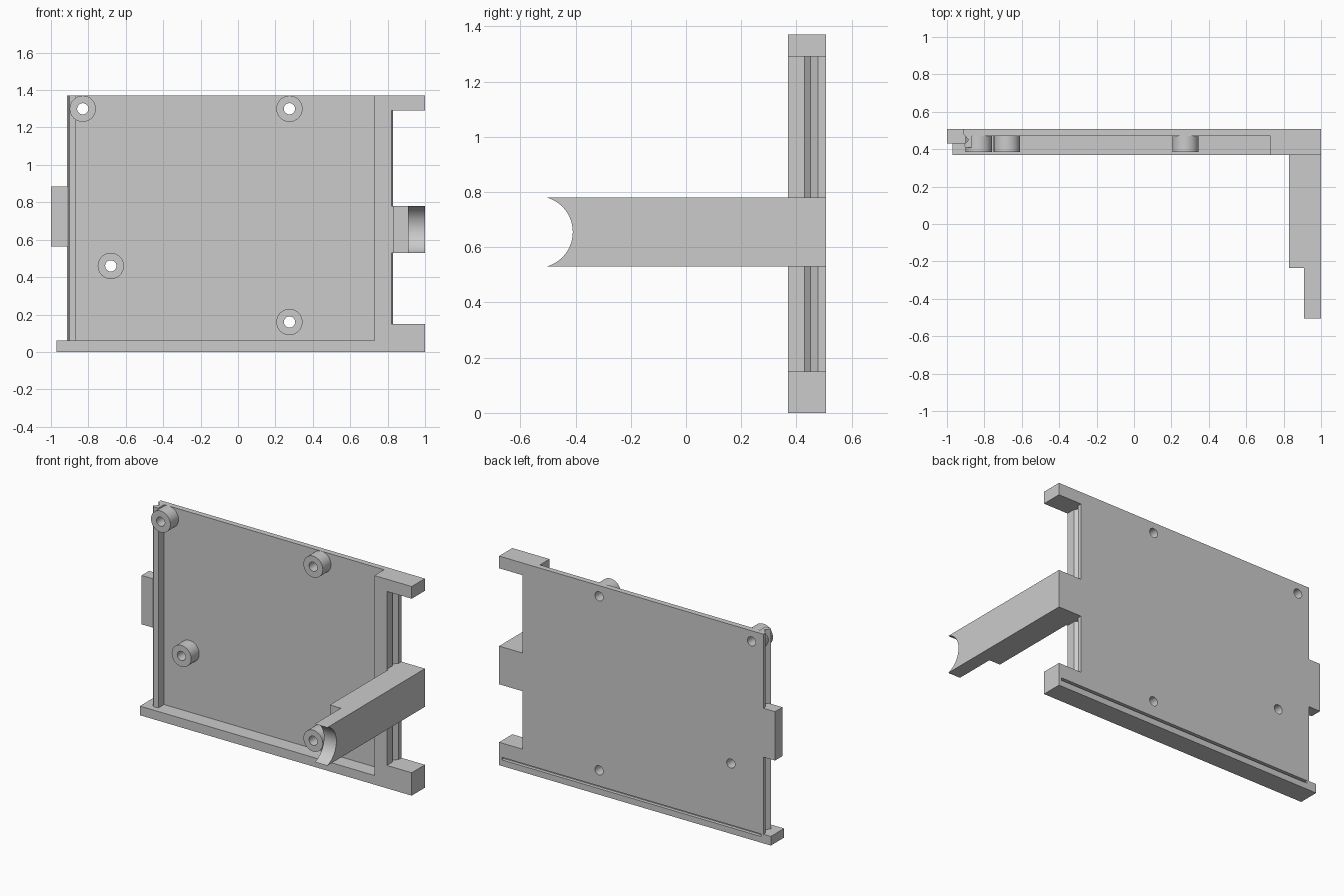
import bpy
import bmesh
import math
from mathutils import Matrix

cube = bpy.data.objects.get("Cube")
if cube:
    bpy.data.objects.remove(cube, do_unlink=True)

grey = bpy.data.materials.new("plain grey")
grey.use_nodes = True
colour = (0.6, 0.6, 0.6, 1)
grey.diffuse_color = colour
grey.node_tree.nodes["Principled BSDF"].inputs["Base Color"].default_value = colour

BACK, FRONT, FLOOR, TOP = 0.507, 0.37, 0.47, 1.37
ARM_Z = (0.53, 0.78)


def finish(name, bm):
    bmesh.ops.recalc_face_normals(bm, faces=bm.faces)
    mesh = bpy.data.meshes.new(name)
    bm.to_mesh(mesh)
    bm.free()
    mesh.materials.append(grey)
    obj = bpy.data.objects.new(name, mesh)
    bpy.context.collection.objects.link(obj)
    return obj


def prism(name, outline, z0, z1):
    """Extrude an x-y outline upwards."""
    bm = bmesh.new()
    face = bm.faces.new([bm.verts.new((x, y, z0)) for x, y in outline])
    new = bmesh.ops.extrude_face_region(bm, geom=[face])["geom"]
    verts = [v for v in new if isinstance(v, bmesh.types.BMVert)]
    bmesh.ops.translate(bm, verts=verts, vec=(0, 0, z1 - z0))
    return finish(name, bm)


def box(name, x, y, z):
    outline = [(x[0], y[0]), (x[1], y[0]), (x[1], y[1]), (x[0], y[1])]
    return prism(name, outline, *z)


def rod(name, centre, radius, length, axis, sides=48):
    bm = bmesh.new()
    turn = Matrix.Rotation(math.pi / 2, 4, axis)
    bmesh.ops.create_cone(bm, cap_ends=True, segments=sides, radius1=radius,
                          radius2=radius, depth=length,
                          matrix=Matrix.Translation(centre) @ turn)
    return finish(name, bm)


def combine(target, tool, operation):
    """Apply one boolean and discard the helper."""
    tool.hide_render = True
    mod = target.modifiers.new("cut", 'BOOLEAN')
    mod.operation, mod.solver, mod.object = operation, 'EXACT', tool
    bpy.context.view_layer.update()
    graph = bpy.context.evaluated_depsgraph_get()
    mesh = bpy.data.meshes.new_from_object(target.evaluated_get(graph))
    target.modifiers.clear()
    target.data = mesh
    bpy.data.objects.remove(tool, do_unlink=True)


# Panel with a grooved lip on one edge and a thick grooved rail on the other
panel = prism("tray_panel", [
    (-0.915, BACK), (-0.915, 0.485), (-0.885, 0.45), (-0.91, 0.42),
    (-0.90, 0.41), (-0.865, 0.41), (-0.865, FLOOR), (0.73, FLOOR),
    (0.73, FRONT), (0.82, FRONT), (0.82, 0.43), (0.805, 0.45),
    (0.83, 0.478), (0.83, BACK)], 0.03, TOP)

# Bottom ledge, corner blocks, side tab and arm
arm = prism("arm", [(0.83, -0.235), (0.91, -0.235), (0.91, -0.56),
                    (1, -0.56), (1, BACK), (0.76, BACK), (0.76, FRONT),
                    (0.83, FRONT)], *ARM_Z)
combine(arm, rod("arm_notch", (0.95, -0.54, 0.655), 0.13, 0.4, 'Y', 96), 'DIFFERENCE')
# Trim the slivers beside the notch
combine(arm, box("tip_trim", (0.7, 1.2), (-0.8, -0.505), (0.4, 0.9)), 'DIFFERENCE')

depth = (FRONT, BACK)
for part in (
        box("bottom_ledge", (-0.97, 1), depth, (0, 0.06)),
        box("lower_corner", (0.76, 1), depth, (0, 0.15)),
        box("upper_corner", (0.76, 1), depth, (1.29, TOP)),
        box("side_tab", (-1, -0.875), (0.43, BACK), (0.565, 0.885)),
        arm):
    combine(panel, part, 'UNION')

# Hollow screw posts with holes running through the panel
posts = [(-0.83, 1.30), (0.275, 1.30), (0.275, 0.16), (-0.68, 0.46)]
for x, z in posts:
    combine(panel, rod("screw_post", (x, 0.435, z), 0.07, 0.1, 'X'), 'UNION')
for x, z in posts:
    combine(panel, rod("screw_hole", (x, 0.45, z), 0.03, 0.4, 'X'), 'DIFFERENCE')

# Thin slot along the bottom of the back
combine(panel, box("back_slot", (-0.9, 0.98), (0.485, 0.6), (0.04, 0.057)), 'DIFFERENCE')

bpy.ops.object.select_all(action='DESELECT')
panel.select_set(True)
bpy.context.view_layer.objects.active = panel
bpy.ops.object.shade_smooth_by_angle(angle=math.radians(30))
